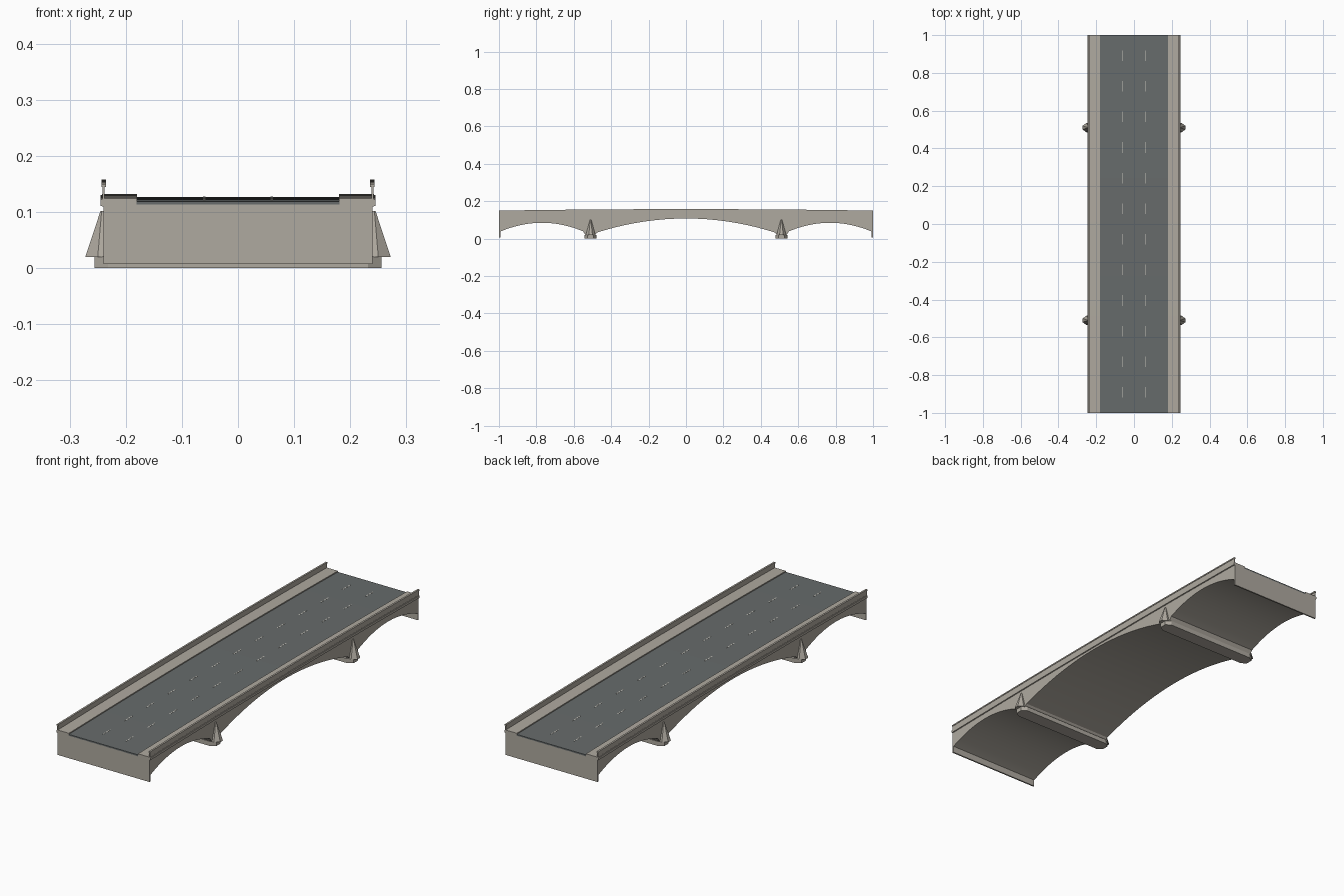
import bpy
import bmesh

cube = bpy.data.objects.get("Cube")
if cube:
    bpy.data.objects.remove(cube)


def material(name, rgb):
    mat = bpy.data.materials.new(name)
    mat.use_nodes = True
    mat.diffuse_color = (*rgb, 1)
    mat.node_tree.nodes["Principled BSDF"].inputs["Base Color"].default_value = (*rgb, 1)
    return mat


stone = material("warm grey stone", (0.43, 0.40, 0.35))
asphalt = material("dark asphalt", (0.135, 0.148, 0.148))
paint = material("pale lane paint", (0.62, 0.60, 0.54))

PIER_Y = 0.51
CAMBER = 0.008


def loft(name, rings, mat, smooth=False):
    """Skin a row of equal rings and cap both ends."""
    bm = bmesh.new()
    rows = [[bm.verts.new(p) for p in ring] for ring in rings]
    n = len(rows[0])
    for a, b in zip(rows, rows[1:]):
        for i in range(n):
            j = (i + 1) % n
            bm.faces.new((a[i], a[j], b[j], b[i]))
    bm.faces.new(rows[0])
    bm.faces.new(rows[-1])
    bmesh.ops.recalc_face_normals(bm, faces=bm.faces)
    mesh = bpy.data.meshes.new(name)
    bm.to_mesh(mesh)
    bm.free()
    mesh.materials.append(mat)
    obj = bpy.data.objects.new(name, mesh)
    bpy.context.collection.objects.link(obj)
    if smooth:
        bpy.ops.object.select_all(action="DESELECT")
        obj.select_set(True)
        bpy.context.view_layer.objects.active = obj
        bpy.ops.object.shade_smooth_by_angle(angle=0.4)
    return obj


def cambered(z):
    return lambda y: z - CAMBER * y * y


def level(z):
    return lambda y: z


def beam(name, x0, x1, bottom, top, mat, y0=-1, y1=1, steps=40):
    """Lengthwise strip whose underside and top follow given curves."""
    rings = []
    for i in range(steps + 1):
        y = y0 + (y1 - y0) * i / steps
        b, t = bottom(y), top(y)
        rings.append([(x0, y, b), (x1, y, b), (x1, y, t), (x0, y, t)])
    return loft(name, rings, mat, steps > 1)


def arches(y):
    """Underside: a long middle arch between two shorter ones."""
    y = abs(y)
    if y < 0.485:
        return 0.108 - 0.078 * (y / 0.485) ** 2
    if y < 0.54:
        return 0.02
    return 0.085 - 0.05 * ((y - 0.77) / 0.23) ** 2


# Arched body and road surface
beam("arched_body", -0.24, 0.24, arches, cambered(0.121), stone, steps=160)
beam("road_surface", -0.181, 0.181, cambered(0.120), cambered(0.127), asphalt)

# Pavements, ledges and parapets on both sides
for side, s in (("left", 1), ("right", -1)):
    beam(f"{side}_pavement", s * 0.18, s * 0.242, cambered(0.118), cambered(0.132), stone)
    beam(f"{side}_ledge", s * 0.238, s * 0.245, cambered(0.119), cambered(0.130), stone)
    beam(f"{side}_parapet", s * 0.2375, s * 0.2415, cambered(0.128), cambered(0.153), stone)
    beam(f"{side}_parapet_cap", s * 0.235, s * 0.2435, cambered(0.152), cambered(0.158), stone)

# Dashed lane lines
for lane, x in (("left", 0.06), ("right", -0.06)):
    for i in range(12):
        y = (i - 5.5) * 0.162
        beam(f"{lane}_lane_dash_{i + 1}", x - 0.002, x + 0.002, cambered(0.1265),
             cambered(0.1276), paint, y - 0.028, y + 0.028, 1)

# Thin end walls reaching down to the banks
for end, s in (("front", -1), ("back", 1)):
    beam(f"{end}_end_wall", -0.24, 0.24, level(0.007), level(0.04), stone,
         s * 0.993, s, 1)

# Pier footings and tapering cutwaters
for end, s in (("front", -1), ("back", 1)):
    cy = s * PIER_Y
    half = [(0.232, -0.032), (0.256, -0.016), (0.256, 0.016), (0.232, 0.032)]
    plan = half + [(-x, -y) for x, y in half]
    loft(f"{end}_pier_footing",
         [[(x, cy + y, z) for x, y in plan] for z in (0, 0.021)], stone)
    for side, k in (("left", 1), ("right", -1)):
        base = [(0.23, -0.026), (0.25, -0.026), (0.272, -0.01),
                (0.272, 0.01), (0.25, 0.026), (0.23, 0.026)]
        tip = [(0.23, -0.003), (0.243, -0.003), (0.245, -0.001),
               (0.245, 0.001), (0.243, 0.003), (0.23, 0.003)]
        loft(f"{end}_{side}_cutwater",
             [[(k * x, cy + y, z) for x, y in ring]
              for ring, z in ((base, 0.02), (tip, 0.102))], stone)
